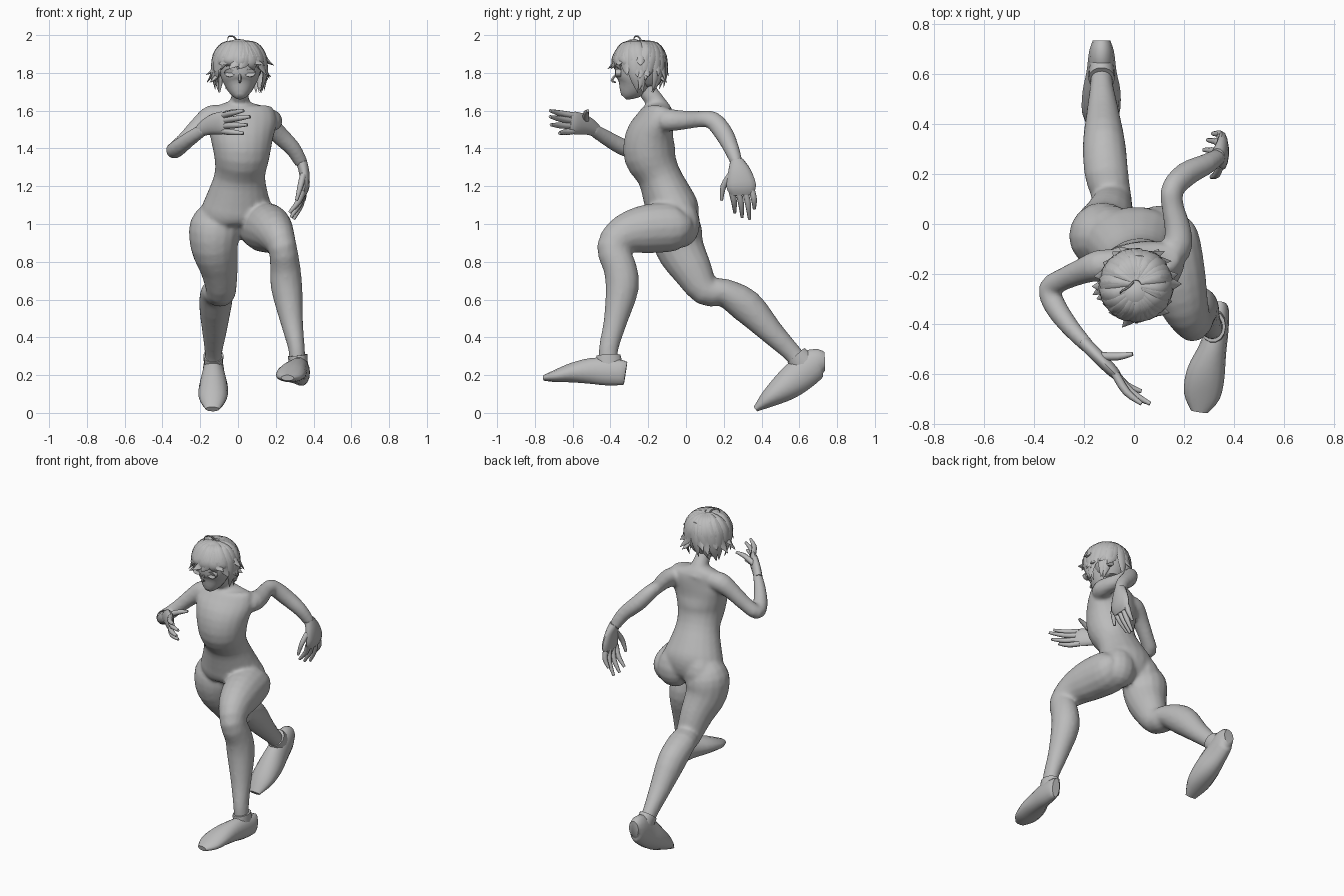
import bpy, bmesh, math, random
from mathutils import Vector

random.seed(4)
grey = bpy.data.materials.new("plain grey")
grey.diffuse_color = (0.5, 0.5, 0.5, 1)


def finish(name, bm, angle=50):
    bmesh.ops.recalc_face_normals(bm, faces=bm.faces)
    me = bpy.data.meshes.new(name)
    bm.to_mesh(me)
    bm.free()
    ob = bpy.data.objects.new(name, me)
    bpy.context.collection.objects.link(ob)
    me.materials.append(grey)
    bpy.ops.object.select_all(action='DESELECT')
    ob.select_set(True)
    bpy.context.view_layer.objects.active = ob
    bpy.ops.object.shade_smooth_by_angle(angle=math.radians(angle))
    return ob


def spline(rings, steps):
    """Smooth interpolation of (x, y, z, half width, half depth) rings."""
    out, n = [], len(rings)
    for i in range(n - 1):
        q = [rings[max(0, min(n - 1, i + k))] for k in (-1, 0, 1, 2)]
        for s in range(steps):
            t = s / steps
            out.append([0.5 * (2 * b + (c - a) * t + (2 * a - 5 * b + 4 * c - d) * t * t
                               + (3 * b - a - 3 * c + d) * t ** 3) for a, b, c, d in zip(*q)])
    return out + [list(rings[-1])]


def add_tube(bm, rings, ref=(1, 0, 0), sides=14, steps=3):
    rs = spline(rings, steps)
    pts = [Vector(r[:3]) for r in rs]
    loops = []
    for i, r in enumerate(rs):
        t = (pts[min(i + 1, len(pts) - 1)] - pts[max(i - 1, 0)]).normalized()
        u = Vector(ref)
        u = (u - u.dot(t) * t).normalized()
        v = t.cross(u)
        a, b = max(r[3], .001), max(r[4], .001)
        loops.append([bm.verts.new(pts[i] + u * a * math.cos(w) + v * b * math.sin(w))
                      for w in (2 * math.pi * k / sides for k in range(sides))])
    for p, q in zip(loops, loops[1:]):
        for k in range(sides):
            bm.faces.new((p[k], p[(k + 1) % sides], q[(k + 1) % sides], q[k]))
    bm.faces.new(loops[0])
    bm.faces.new(loops[-1])


def tube(name, rings, **kw):
    bm = bmesh.new()
    add_tube(bm, rings, **kw)
    return finish(name, bm)


def hand(name, palm, fingers, ref):
    """Flat palm plus tapered fingers given as base, knuckle, tip."""
    bm = bmesh.new()
    add_tube(bm, palm, ref=ref)
    for f in fingers:
        add_tube(bm, [(*p, w, w) for p, w in zip(f, (.017, .0155, .008))], ref=ref, sides=8)
    finish(name, bm)


# Body: overlapping torso, neck, legs and arms, fused into one skin below
body = bmesh.new()
# Torso
add_tube(body, [(0, -.06, .95, .07, .06), (0, -.055, 1.0, .17, .115), (-.005, -.07, 1.07, .192, .14),
                (0, -.1, 1.15, .165, .13), (.01, -.145, 1.26, .135, .115), (.02, -.19, 1.36, .148, .138),
                (.02, -.192, 1.46, .168, .13), (.02, -.165, 1.55, .185, .1), (.01, -.15, 1.61, .155, .075),
                (.01, -.15, 1.645, .06, .05)], ref=(1, .12, 0), sides=20)
# Neck
add_tube(body, [(.01, -.13, 1.58, .09, .065), (.01, -.155, 1.64, .055, .05),
                (.01, -.2, 1.7, .045, .05), (.01, -.24, 1.78, .05, .05)])
# Forward leg
add_tube(body, [(.11, .0, 1.0, .1, .06), (.13, -.06, .985, .13, .125), (.165, -.2, .975, .122, .13),
                (.2, -.32, .945, .1, .108), (.235, -.385, .875, .077, .088), (.25, -.35, .77, .08, .088),
                (.258, -.338, .66, .083, .088), (.285, -.375, .48, .06, .062), (.31, -.41, .34, .044, .052),
                (.315, -.41, .25, .044, .05)], sides=16)
# Trailing leg
add_tube(body, [(-.09, -.05, 1.08, .09, .08), (-.12, -.05, .99, .135, .13), (-.125, -.035, .88, .126, .13),
                (-.1, .03, .76, .1, .108), (-.09, .105, .645, .08, .08), (-.11, .2, .637, .088, .075),
                (-.12, .32, .565, .086, .09), (-.125, .45, .43, .065, .066), (-.13, .56, .32, .046, .05),
                (-.13, .6, .27, .046, .05)], sides=16)
# Rounded seat
for x, y, z in ((.1, -.02, 1.01), (-.09, -.02, 1.02)):
    add_tube(body, [(x, y - .06, z - .12, .03, .03), (x, y - .02, z - .07, .095, .085),
                    (x, y, z, .105, .095), (x * .9, y - .03, z + .1, .07, .07),
                    (x * .8, y - .06, z + .17, .02, .02)])
# Arms
add_tube(body, [(-.07, -.155, 1.575, .05, .055), (-.14, -.165, 1.57, .06, .062), (-.21, -.19, 1.515, .05, .052),
                (-.28, -.22, 1.445, .043, .046), (-.338, -.258, 1.39, .043, .045), (-.315, -.33, 1.405, .045, .045),
                (-.25, -.42, 1.455, .041, .037), (-.175, -.5, 1.505, .035, .027)], ref=(0, .3, 1))
add_tube(body, [(.1, -.15, 1.55, .05, .055), (.17, -.1, 1.55, .058, .063), (.175, -.02, 1.55, .05, .055),
                (.155, .07, 1.555, .042, .047), (.155, .14, 1.55, .045, .05), (.21, .2, 1.48, .05, .05),
                (.29, .24, 1.4, .043, .042), (.337, .27, 1.32, .036, .032)], ref=(.5, -.3, .6))
skin = finish("body", body)
fuse = skin.modifiers.new("fuse", 'REMESH')
fuse.mode = 'VOXEL'
fuse.voxel_size = .011
fuse.use_smooth_shade = True
soften = skin.modifiers.new("soften", 'SMOOTH')
soften.factor = .5
soften.iterations = 6

# Shoes with raised collars
tube("front_shoe", [(.345, -.32, .21, .026, .062), (.343, -.345, .213, .038, .068), (.332, -.42, .218, .047, .074),
                    (.315, -.5, .222, .056, .07), (.287, -.6, .213, .077, .053), (.272, -.69, .195, .072, .033),
                    (.262, -.752, .185, .034, .015)])
tube("front_shoe_collar", [(.325, -.405, .2, .046, .078), (.32, -.408, .26, .05, .074),
                           (.315, -.41, .305, .052, .064)], steps=1)
tube("rear_shoe", [(-.13, .735, .272, .035, .05), (-.13, .69, .264, .05, .082), (-.13, .61, .205, .06, .09),
                   (-.13, .53, .142, .076, .08), (-.133, .44, .077, .074, .05), (-.135, .368, .02, .037, .015)])
tube("rear_shoe_collar", [(-.13, .65, .22, .05, .08), (-.13, .615, .268, .051, .072),
                          (-.13, .582, .305, .053, .06)], steps=1)

# Hands
fingers = []
for k, tip in enumerate([(.03, -.72, 1.6), (.065, -.72, 1.568), (.05, -.715, 1.525), (.03, -.67, 1.48)]):
    base = (-.075, -.6, 1.575 - .028 * k)
    mid = tuple((a + b) / 2 + d for a, b, d in zip(base, tip, (-.008, -.012, 0)))
    fingers.append((base, mid, tip))
fingers.append(((-.13, -.53, 1.55), (-.06, -.53, 1.585), (-.005, -.52, 1.6)))
hand("right_hand", [(-.2, -.475, 1.495, .034, .026), (-.145, -.53, 1.525, .052, .027),
                    (-.085, -.59, 1.535, .06, .024), (-.058, -.617, 1.54, .048, .013)], fingers, (0, 0, 1))
fingers = []
for k, tip in enumerate([(.272, .258, 1.06), (.28, .297, 1.035), (.295, .336, 1.025), (.315, .362, 1.08)]):
    base = (.347, .24 + .036 * k, 1.18)
    mid = tuple((a + b) / 2 + d for a, b, d in zip(base, tip, (.012, .005, 0)))
    fingers.append((base, mid, tip))
fingers.append(((.345, .235, 1.26), (.33, .198, 1.2), (.31, .188, 1.125)))
hand("left_hand", [(.335, .268, 1.335, .036, .03), (.35, .282, 1.275, .062, .028),
                   (.354, .293, 1.2, .078, .025), (.347, .296, 1.155, .06, .014)], fingers, (0, 1, 0))

# Head
tube("head", [(.01, -.33, 1.672, .018, .018), (.01, -.315, 1.69, .045, .045), (.01, -.285, 1.735, .08, .088),
              (.01, -.27, 1.79, .104, .11), (.01, -.255, 1.86, .115, .122), (.01, -.25, 1.93, .085, .09),
              (.01, -.25, 1.965, .02, .02)], sides=20)
# Eyes and nose
bm = bmesh.new()
for s in (-1, 1):
    x = .01 + s * .053
    add_tube(bm, [(x, -.345, 1.8, .03, .022), (x, -.372, 1.8, .029, .021), (x, -.36, 1.8, .02, .014)],
             sides=16, steps=1)
finish("eyes", bm, 30)
tube("nose", [(.01, -.368, 1.795, .006, .006), (.01, -.392, 1.76, .009, .008),
              (.01, -.37, 1.75, .006, .004)], sides=6)

# Scalp cap under the hair
tube("hair_cap", [(.01, -.19, 1.73, .06, .05), (.01, -.2, 1.79, .108, .09), (.008, -.23, 1.87, .13, .118),
                  (.005, -.245, 1.92, .112, .118), (.005, -.245, 1.955, .07, .075),
                  (.005, -.24, 1.968, .01, .01)], sides=18)

# Hair locks: broad leaf shapes swept from the crown, short at the brow, longer at sides and nape
bm = bmesh.new()
COUNT = 17
for layer in range(2):
    for i in range(COUNT):
        w = 2 * math.pi * (i + .5 * layer) / COUNT + random.uniform(-.08, .08)
        brow = min(1, max(0, -math.sin(w) - .4) / .35)    # 1 over the face
        end = 1.71 + .115 * brow + .055 * layer * (1 - brow) + random.uniform(-.02, .02)
        flare = .118 + .045 * layer + random.uniform(-.012, .015)
        sweep = random.uniform(.15, .4) * (1 if math.cos(w) > .25 else -1) * (1 if math.sin(w) < 0 else -1)

        def at(r, turn, z, a, b):
            return (.008 + r * math.cos(w + turn), -.245 + r * math.sin(w + turn), z, a, b)
        path = [at(.02, -sweep, 1.968, .01, .006), at(.088, -.4 * sweep, 1.95, .026, .013),
                at(.13, 0, 1.89, .034, .014), at(.138, .4 * sweep, (1.88 + end) / 2, .028, .011),
                at(flare, sweep, end, .001, .001)]
        add_tube(bm, path, ref=(-math.sin(w), math.cos(w), 0), sides=6)
# Flicked-out tips at both sides and nape, and the small curl on top
for x, y, z in ((-.168, -.25, 1.79), (-.15, -.3, 1.75), (.19, -.24, 1.84), (.175, -.2, 1.78), (.1, -.1, 1.75)):
    dx, dy = x - .008, y + .245
    add_tube(bm, [(.008 + dx * .6, -.245 + dy * .6, z + .09, .02, .012),
                  (.008 + dx * .8, -.245 + dy * .8, z + .025, .022, .012), (x, y, z, .001, .001)],
             ref=(-dy, dx, 0), sides=6)
add_tube(bm, [(0, -.23, 1.955, .006, .006), (-.02, -.25, 1.99, .005, .005), (-.05, -.27, 1.992, .004, .004),
              (-.055, -.28, 1.965, .001, .001)], ref=(0, 1, 0), sides=6)
finish("hair_locks", bm)
